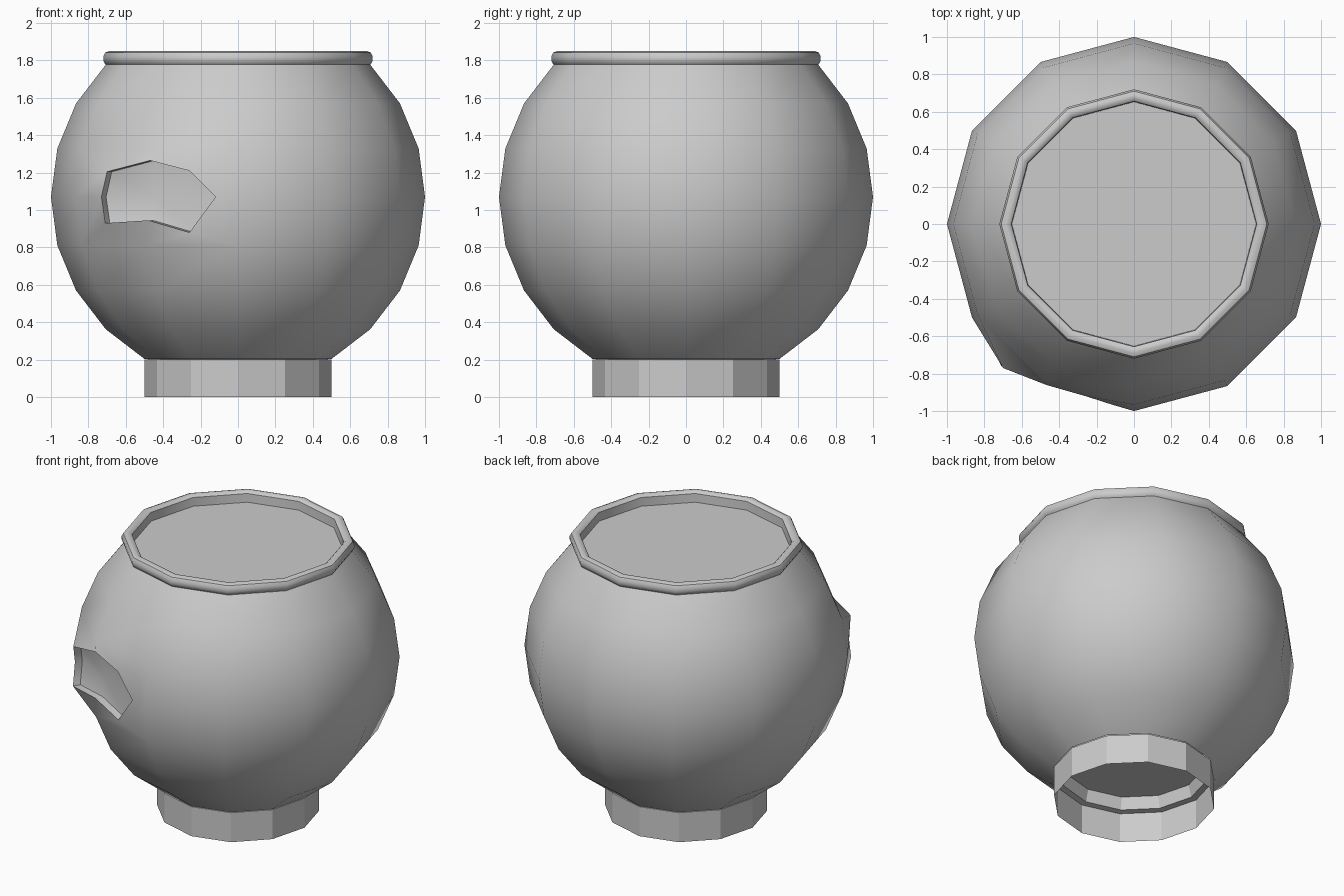
import bpy, bmesh, math
from mathutils import Vector

if "Cube" in bpy.data.objects:
    bpy.data.objects.remove(bpy.data.objects["Cube"])

SIDES = 12
CZ = 1.07  # height of the sphere centre


def lathe(bm, profile):
    """Revolve (radius, z) points into rings; vertex 0 of each ring lies on +x."""
    rings = []
    for r, z in profile:
        rings.append([bm.verts.new((r * math.cos(2 * math.pi * i / SIDES),
                                    r * math.sin(2 * math.pi * i / SIDES), z))
                      for i in range(SIDES)])
    for a, b in zip(rings, rings[1:]):
        for i in range(SIDES):
            j = (i + 1) % SIDES
            bm.faces.new((a[i], a[j], b[j], b[i]))
    return rings


def finish(bm, name, smooth_angle=None):
    me = bpy.data.meshes.new(name)
    bm.to_mesh(me)
    bm.free()
    ob = bpy.data.objects.new(name, me)
    bpy.context.collection.objects.link(ob)
    if smooth_angle:
        bpy.ops.object.select_all(action='DESELECT')
        ob.select_set(True)
        bpy.context.view_layer.objects.active = ob
        bpy.ops.object.shade_smooth_by_angle(angle=math.radians(smooth_angle))
    return ob


# Bowl: sphere from 60 degrees below to 45 degrees above the equator
bm = bmesh.new()
rings = lathe(bm, [(math.cos(math.radians(t)), CZ + math.sin(math.radians(t)))
                   for t in range(-60, 46, 15)])
bm.faces.new(rings[-1])  # flat surface inside the rim

# Chipped dent: open the faces around one equator vertex, join to a dent outline
lo, mid, hi = rings[3], rings[4], rings[5]
border = [mid[7], hi[7], hi[8], hi[9], mid[9], lo[9], lo[8], lo[7]]
bmesh.ops.delete(bm, geom=[mid[8]], context='VERTS')
outline = [(-.73, -.71, 1.07), (-.70, -.77, 1.205), (-.47, -.86, 1.265), (-.26, -.92, 1.21),
           (-.12, -.965, 1.07), (-.26, -.915, .88), (-.48, -.85, .945), (-.71, -.76, .93)]
inward = Vector((.5, .866, 0)) * .05
lip = [bm.verts.new(p) for p in outline]
floor = [bm.verts.new(Vector(p) + inward) for p in outline]
centre = bm.verts.new(Vector((-.47, -.83, 1.07)) + inward)
for i in range(8):
    j = (i + 1) % 8
    bm.faces.new((border[i], border[j], lip[j], lip[i]))
    bm.faces.new((lip[i], lip[j], floor[j], floor[i]))
    bm.faces.new((floor[i], floor[j], centre))
bmesh.ops.recalc_face_normals(bm, faces=bm.faces)
finish(bm, "bowl", 40)

# Rounded rim around the opening
bm = bmesh.new()
lathe(bm, [(.70, 1.772), (.713, 1.785), (.72, 1.80), (.72, 1.822), (.71, 1.842), (.69, 1.85),
           (.67, 1.847), (.656, 1.835), (.653, 1.777)])
finish(bm, "rim", 40)

# Base: open thin-walled foot
bm = bmesh.new()
lathe(bm, [(.5, 0), (.5, .2)])
finish(bm, "base")

# Recessed floor visible through the foot
bm = bmesh.new()
inner = lathe(bm, [(.5, .2), (.46, .205), (.44, .285)])
bm.faces.new(inner[-1][::-1])
finish(bm, "bowl_floor", 25)
